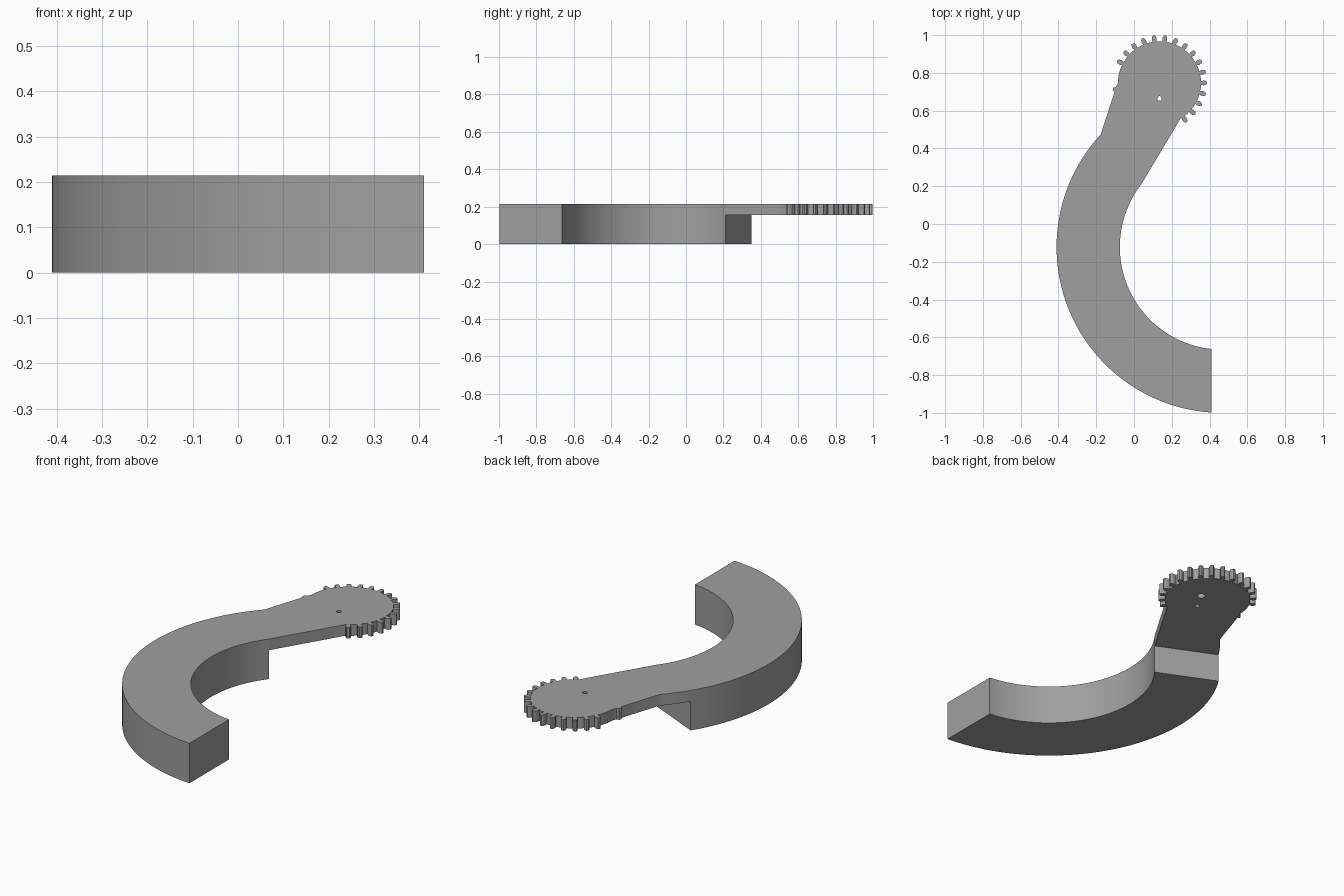
import bpy, bmesh, math

if "Cube" in bpy.data.objects:
    bpy.data.objects.remove(bpy.data.objects["Cube"])

grey = bpy.data.materials.new("mid grey")
grey.diffuse_color = (0.35, 0.35, 0.35, 1)
grey.use_nodes = True
grey.node_tree.nodes["Principled BSDF"].inputs["Base Color"].default_value = grey.diffuse_color

TOP, PLATE_Z = 0.215, 0.155
ARC_C, R_IN, R_OUT = (0.468, -0.122), 0.543, 0.878
GEAR_C, R_ROOT, TEETH = (0.135, 0.747), 0.22, 26


def polar(c, r, deg):
    a = math.radians(deg)
    return (c[0] + r * math.cos(a), c[1] + r * math.sin(a))


def arc(c, r, a0, a1, n):
    return [polar(c, r, a0 + (a1 - a0) * i / n) for i in range(n + 1)]


def angle_of(c, p):
    return math.degrees(math.atan2(p[1] - c[1], p[0] - c[0])) % 360


def prism(name, outline, z0, z1):
    bm = bmesh.new()
    face = bm.faces.new([bm.verts.new((x, y, z0)) for x, y in outline])
    new = bmesh.ops.extrude_face_region(bm, geom=[face])["geom"]
    bmesh.ops.translate(bm, vec=(0, 0, z1 - z0),
                        verts=[g for g in new if isinstance(g, bmesh.types.BMVert)])
    bmesh.ops.recalc_face_normals(bm, faces=bm.faces)
    mesh = bpy.data.meshes.new(name)
    bm.to_mesh(mesh)
    bm.free()
    obj = bpy.data.objects.new(name, mesh)
    mesh.materials.append(grey)
    bpy.context.collection.objects.link(obj)
    return obj


def smooth(obj):
    bpy.ops.object.select_all(action='DESELECT')
    obj.select_set(True)
    bpy.context.view_layer.objects.active = obj
    bpy.ops.object.shade_smooth_by_angle(angle=math.radians(30))


# Key points where the thick arc, the plate and the gear meet
def on_arc_y(r, y):
    return (ARC_C[0] - math.sqrt(r * r - (y - ARC_C[1]) ** 2), y)


def on_arc_x(r, x):
    return (x, ARC_C[1] - math.sqrt(r * r - (x - ARC_C[0]) ** 2))


inner_top, outer_top = on_arc_y(R_IN, 0.21), on_arc_y(R_OUT, 0.35)
inner_end, outer_end = on_arc_x(R_IN, 0.41), on_arc_x(R_OUT, 0.41)
shoulder = on_arc_y(R_OUT, 0.475)

# Thick curved arm
outline = arc(ARC_C, R_IN, angle_of(ARC_C, inner_end), angle_of(ARC_C, inner_top), 48)
outline += arc(ARC_C, R_OUT, angle_of(ARC_C, outer_top), angle_of(ARC_C, outer_end), 64)
arm = prism("curved_arm", outline, 0, TOP)

# Thin plate whose outline ends in a partial gear
outline = [inner_top, (0.20, 0.48), polar(GEAR_C, R_ROOT, -60)]
step = 360 / TEETH
tooth = [(0.219, -0.009), (0.232, -0.013), (0.245, -0.011), (0.252, -0.005)]
tooth += [(r, -w) for r, w in reversed(tooth)]
for i in range(16):
    mid = 90 - step * 10.5 + step * i
    outline += [polar(GEAR_C, r, mid + math.degrees(w / r)) for r, w in tooth]
    if i < 15:
        outline.append(polar(GEAR_C, R_ROOT, mid + step / 2))
outline += arc(GEAR_C, R_ROOT, 157, 180, 5)
# Small stub tooth on the left edge
outline += [(-0.095, 0.725), (-0.108, 0.722), (-0.113, 0.708), (-0.103, 0.70)]
outline += arc(ARC_C, R_OUT, angle_of(ARC_C, shoulder), angle_of(ARC_C, outer_top), 12)
plate = prism("gear_plate", outline, PLATE_Z, TOP)

# Through hole and blind hole in the plate
holes = [("through_hole_cutter", (0.135, 0.665), 0.012, TOP + 0.05),
         ("blind_hole_cutter", (0.185, 0.755), 0.021, PLATE_Z + 0.045)]
for name, centre, radius, z1 in holes:
    cutter = prism(name, arc(centre, radius, 0, 345, 23), PLATE_Z - 0.05, z1)
    mod = plate.modifiers.new(name, 'BOOLEAN')
    mod.operation, mod.solver, mod.object = 'DIFFERENCE', 'EXACT', cutter
    bpy.context.view_layer.objects.active = plate
    bpy.ops.object.modifier_apply(modifier=name)
    bpy.data.objects.remove(cutter)

smooth(arm)
smooth(plate)
